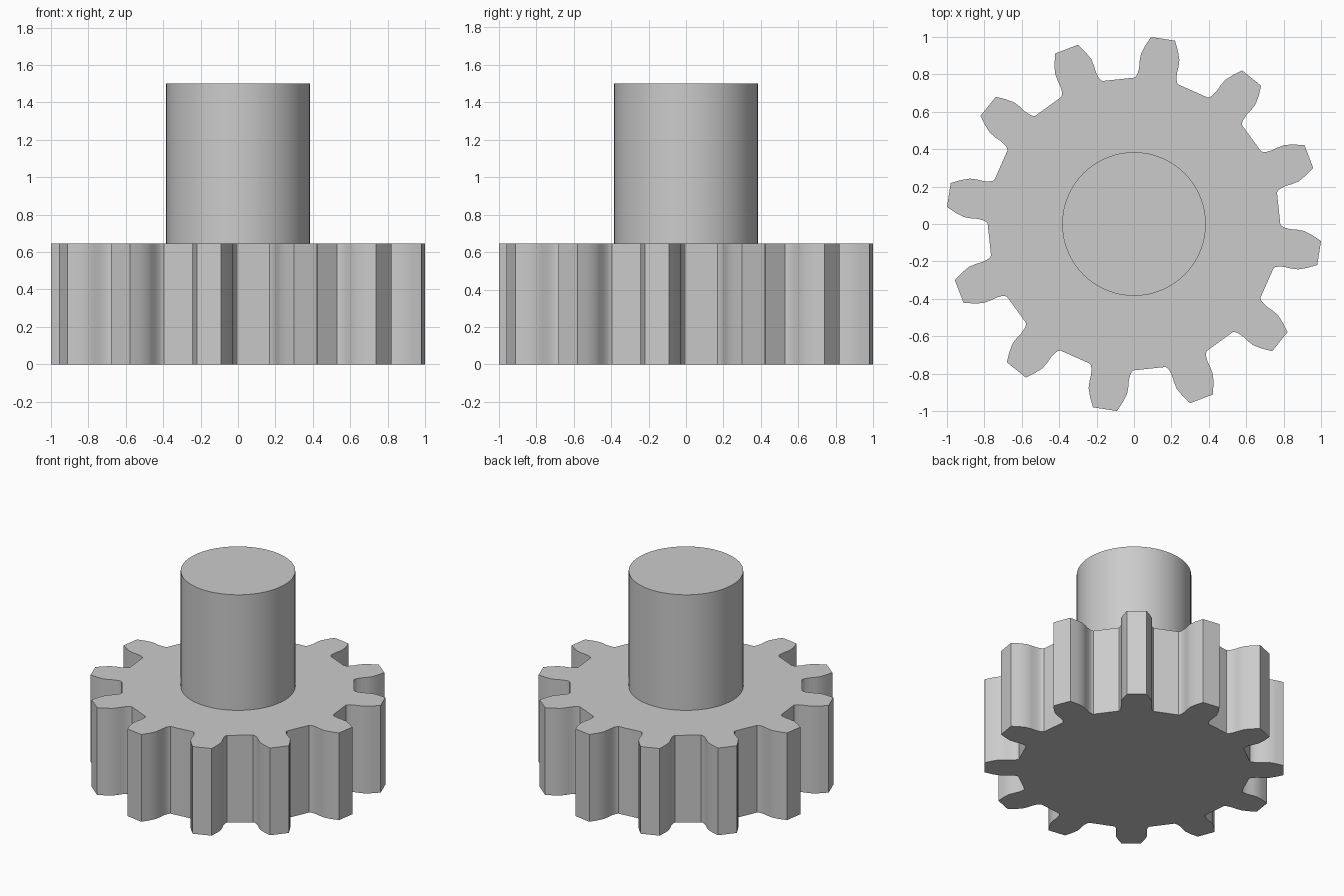
import bpy, bmesh, math
from mathutils import Matrix, Vector

cube = bpy.data.objects.get("Cube")
if cube:
    bpy.data.objects.remove(cube)

TEETH = 12
PHASE = math.radians(21.1)
GEAR_TOP, SHAFT_TOP, SHAFT_RADIUS = 0.645, 1.5, 0.384

grey = bpy.data.materials.new("plain grey")
grey.use_nodes = True
colour = (0.6, 0.6, 0.6, 1)
grey.diffuse_color = colour
grey.node_tree.nodes["Principled BSDF"].inputs["Base Color"].default_value = colour


def extrude_outline(name, outline, bottom, top):
    """Turn a flat closed outline into a solid prism."""
    bm = bmesh.new()
    face = bm.faces.new([bm.verts.new((x, y, bottom)) for x, y in outline])
    result = bmesh.ops.extrude_face_region(bm, geom=[face], use_keep_orig=True)
    raised = [v for v in result["geom"] if isinstance(v, bmesh.types.BMVert)]
    bmesh.ops.translate(bm, verts=raised, vec=(0, 0, top - bottom))
    bmesh.ops.recalc_face_normals(bm, faces=bm.faces)
    mesh = bpy.data.meshes.new(name)
    bm.to_mesh(mesh)
    bm.free()
    mesh.materials.append(grey)
    obj = bpy.data.objects.new(name, mesh)
    bpy.context.collection.objects.link(obj)
    bpy.ops.object.select_all(action="DESELECT")
    obj.select_set(True)
    bpy.context.view_layer.objects.active = obj
    bpy.ops.object.shade_smooth_by_angle(angle=math.radians(30))


# Half a tooth, root to tip: distance from the axis, half width
flank = [(0.774, 0.117), (0.784, 0.110), (0.80, 0.105), (0.83, 0.102),
         (0.865, 0.105), (0.905, 0.104), (0.95, 0.089), (1.002, 0.065)]
tooth = [(r, -w) for r, w in flank] + [(r, w) for r, w in reversed(flank)]

# Toothed wheel: the tooth repeated round the axis, with flat roots between
wheel = []
for i in range(TEETH):
    turn = Matrix.Rotation(PHASE + i * math.tau / TEETH, 2)
    wheel += [turn @ Vector(point) for point in tooth]
extrude_outline("gear_wheel", wheel, 0, GEAR_TOP)

# Plain round shaft rising from the wheel
SIDES = 64
circle = [(SHAFT_RADIUS * math.cos(i * math.tau / SIDES),
           SHAFT_RADIUS * math.sin(i * math.tau / SIDES)) for i in range(SIDES)]
extrude_outline("shaft", circle, GEAR_TOP - 0.02, SHAFT_TOP)
